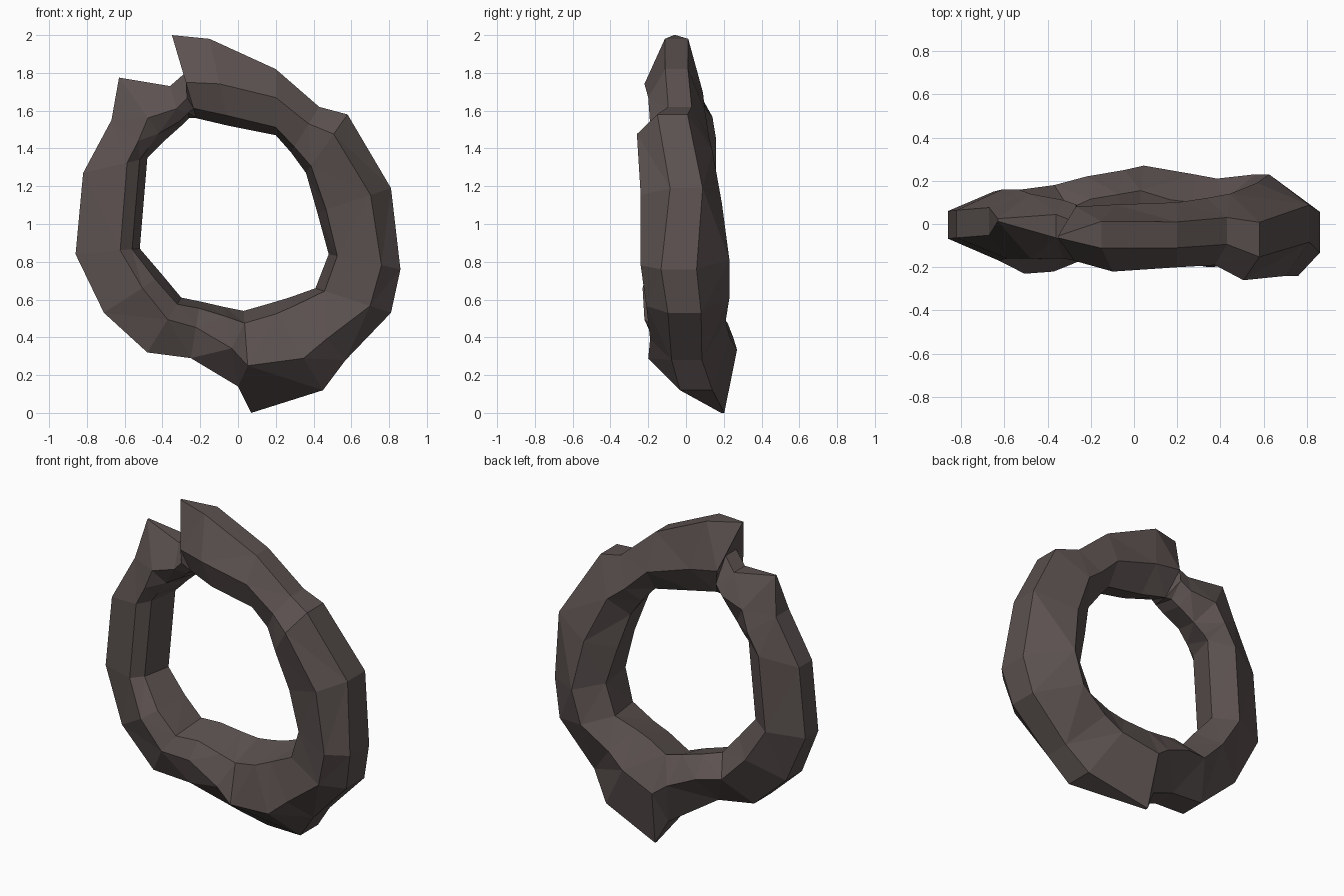
import bpy, bmesh

stone = bpy.data.materials.new("dark brown stone")
stone.diffuse_color = (0.105, 0.083, 0.08, 1)

# Stations clockwise from the top spur:
# outer x, outer z, outer y, inner x, inner z, front y, back y
stations = [
    (-.35, 2.00, -.06, -.22, 1.56, -.17, .08),
    (-.15, 1.98, -.04, -.05, 1.52, -.22, .09),
    (.20, 1.82, -.05, .20, 1.47, -.20, .10),
    (.43, 1.62, -.03, .28, 1.38, -.19, .12),
    (.58, 1.58, -.08, .36, 1.27, -.26, .14),
    (.81, 1.19, .02, .42, 1.06, -.24, .19),
    (.86, .76, -.06, .48, .84, -.24, .23),
    (.81, .53, -.02, .41, .66, -.21, .23),
    (.57, .28, .00, .27, .61, -.19, .21),
    (.45, .12, .08, .17, .58, -.20, .23),
    (.07, .00, .20, .03, .54, -.15, .27),
    (.00, .14, .12, -.07, .56, -.16, .25),
    (-.25, .29, -.08, -.20, .59, -.16, .22),
    (-.48, .32, -.09, -.30, .61, -.22, .18),
    (-.71, .53, -.05, -.40, .73, -.23, .16),
    (-.86, .84, .00, -.52, .87, -.17, .15),
    (-.82, 1.27, .00, -.48, 1.35, -.16, .16),
    (-.67, 1.55, .02, -.45, 1.38, -.16, .16),
    (-.63, 1.775, .02, -.39, 1.44, -.16, .14),
    (-.36, 1.73, .00, -.30, 1.52, -.16, .11),
    (-.28, 1.80, -.04, -.26, 1.56, -.17, .09),
]
spurs = {0, 10, 18}     # stations whose outer edge closes to a sharp point


def mix(a, b, t):
    return a + (b - a) * t


def section(i, ox, oz, oy, ix, iz, yf, yb):
    """Six-sided rough cross-section: two outer, back, two inner, front."""
    w = .04 if i in spurs else .4
    yc = (yf + yb) / 2

    def at(t, y):
        return (mix(ix, ox, t), y, mix(iz, oz, t))

    # The front ridge runs near the hole on the left, near the rim on the right
    return [at(1, mix(oy, yf, w)), at(1, mix(oy, yb, w)), at(.38, yb),
            at(0, mix(yc, yb, .45)), at(.12, mix(yc, yf, .65)),
            at(.52 + .25 * ox, yf)]


# Rough stone ring, lofted through the stations
bm = bmesh.new()
loops = [[bm.verts.new(p) for p in section(i, *s)] for i, s in enumerate(stations)]
for k, a in enumerate(loops):
    b = loops[(k + 1) % len(loops)]
    for j in range(6):
        n = (j + 1) % 6
        bm.faces.new((a[j], a[n], b[n], b[j]))
bmesh.ops.triangulate(bm, faces=bm.faces[:])
bmesh.ops.recalc_face_normals(bm, faces=bm.faces[:])
mesh = bpy.data.meshes.new("stone_ring")
bm.to_mesh(mesh)
bm.free()
mesh.materials.append(stone)
ring = bpy.data.objects.new("stone_ring", mesh)
bpy.context.collection.objects.link(ring)
